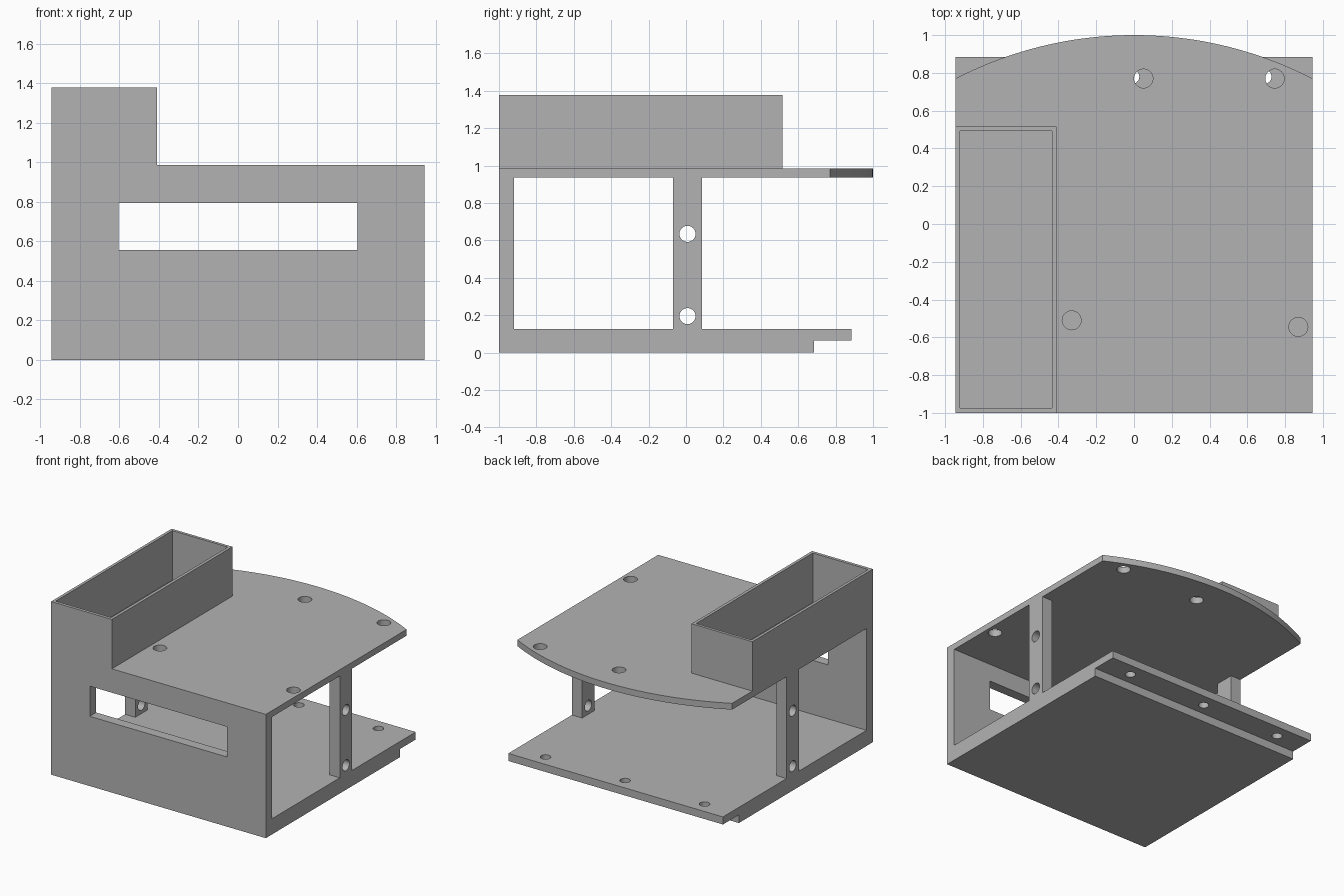
import bpy, bmesh, math
from mathutils import Matrix

if "Cube" in bpy.data.objects:
    bpy.data.objects.remove(bpy.data.objects["Cube"], do_unlink=True)

grey = bpy.data.materials.new("plain grey")
grey.use_nodes = True
colour = (0.45, 0.45, 0.45, 1)
grey.diffuse_color = colour
grey.node_tree.nodes["Principled BSDF"].inputs["Base Color"].default_value = colour

HALF = 0.945               # half width
FRONT = -1.0
FLOOR, DECK, TOP = 0.125, 0.935, 0.985


def finish(name, bm):
    bmesh.ops.recalc_face_normals(bm, faces=bm.faces)
    mesh = bpy.data.meshes.new(name)
    bm.to_mesh(mesh)
    bm.free()
    mesh.materials.append(grey)
    obj = bpy.data.objects.new(name, mesh)
    bpy.context.collection.objects.link(obj)
    return obj


def prism(name, outline, to_point, low, high):
    """Extrude a 2D outline between two levels."""
    bm = bmesh.new()
    face = bm.faces.new([bm.verts.new(to_point(a, b, low)) for a, b in outline])
    new = bmesh.ops.extrude_face_region(bm, geom=[face])["geom"]
    shift = [h - l for h, l in zip(to_point(0, 0, high), to_point(0, 0, low))]
    bmesh.ops.translate(bm, vec=shift,
                        verts=[v for v in new if isinstance(v, bmesh.types.BMVert)])
    return finish(name, bm)


def flat(a, b, h):
    return (a, b, h)


def sideways(a, b, h):
    return (h, a, b)


def box(name, x, y, z):
    return prism(name, [(x[0], y[0]), (x[1], y[0]), (x[1], y[1]), (x[0], y[1])],
                 flat, *z)


def cylinder(center, radius, axis="Z"):
    bm = bmesh.new()
    turn = Matrix.Rotation(math.pi / 2, 4, "Y") if axis == "X" else Matrix()
    bmesh.ops.create_cone(bm, cap_ends=True, segments=40, radius1=radius,
                          radius2=radius, depth=0.4,
                          matrix=Matrix.Translation(center) @ turn)
    return finish("hole_cutter", bm)


def cut(obj, cutters):
    """Subtract the cutters and discard them."""
    for cutter in cutters:
        cutter.hide_render = True
        mod = obj.modifiers.new("cut", "BOOLEAN")
        mod.operation, mod.solver, mod.object = "DIFFERENCE", "EXACT", cutter
    graph = bpy.context.evaluated_depsgraph_get()
    mesh = bpy.data.meshes.new_from_object(obj.evaluated_get(graph))
    obj.modifiers.clear()
    obj.data = mesh
    for cutter in cutters:
        bpy.data.objects.remove(cutter, do_unlink=True)
    bpy.ops.object.select_all(action="DESELECT")
    obj.select_set(True)
    bpy.context.view_layer.objects.active = obj
    bpy.ops.object.shade_smooth_by_angle(angle=math.radians(30))


# Base plate with a stepped rear lip and three mounting holes
base = prism("base_plate",
             [(FRONT, 0), (0.685, 0), (0.685, 0.065), (0.885, 0.065),
              (0.885, FLOOR), (FRONT, FLOOR)], sideways, -HALF, HALF)
cut(base, [cylinder((x, 0.78, 0.1), 0.038) for x in (-0.71, -0.01, 0.69)])

# Front wall with a wide slot
wall = box("front_wall", (-HALF, HALF), (FRONT, -0.92), (FLOOR, DECK))
cut(wall, [box("slot_cutter", (-0.605, 0.605), (-1.2, -0.8), (0.555, 0.795))])

# Top plate with a bowed rear edge and four holes
side_y, steps = 0.77, 48
sag = 1 - side_y
radius = (HALF ** 2 + sag ** 2) / (2 * sag)
sweep = math.asin(HALF / radius)
arc = []
for i in range(steps + 1):
    t = sweep * (1 - 2 * i / steps)
    arc.append((radius * math.sin(t), 1 - radius + radius * math.cos(t)))
deck = prism("top_plate", [(-HALF, FRONT), (HALF, FRONT)] + arc, flat, DECK, TOP)
deck_holes = [(0.05, 0.77), (0.745, 0.77), (-0.33, -0.51), (0.87, -0.545)]
cut(deck, [cylinder((x, y, DECK), 0.05) for x, y in deck_holes])

# Side posts, each drilled through twice
for name, side in (("left_post", 1), ("right_post", -1)):
    xs = sorted((side * HALF, side * (HALF - 0.09)))
    post = box(name, xs, (-0.07, 0.085), (FLOOR, DECK))
    cut(post, [cylinder((side * 0.9, 0.008, z), 0.043, "X") for z in (0.195, 0.635)])

# Open tray on the right of the top plate
tray = box("open_tray", (-HALF, -0.41), (FRONT, 0.515), (TOP, 1.378))
cut(tray, [box("tray_cutter", (-0.922, -0.434), (-0.975, 0.492), (TOP - 0.2, 1.6))])
